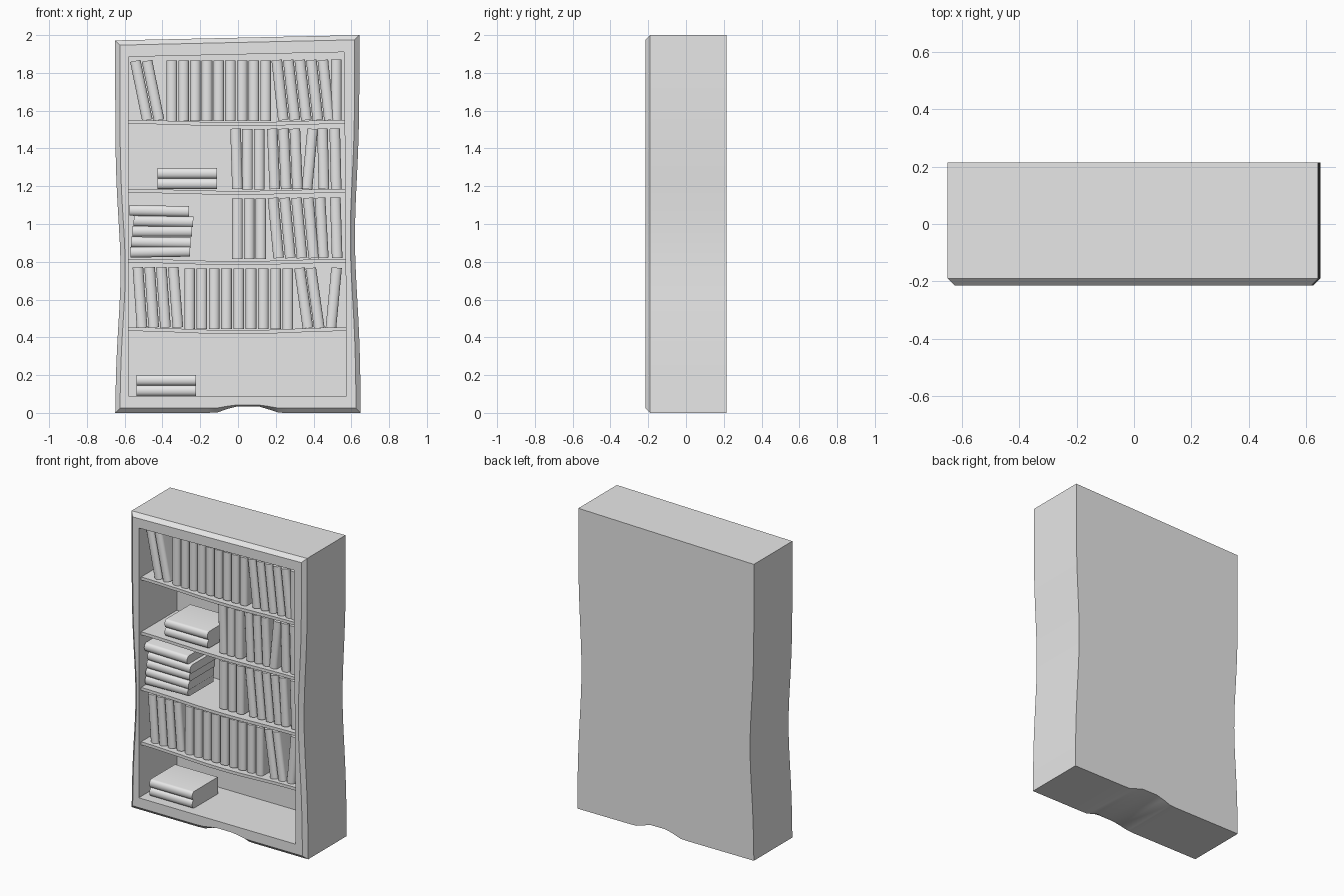
import bpy, bmesh, math
from mathutils import Matrix, Vector

cube = bpy.data.objects.get("Cube")
if cube:
    bpy.data.objects.remove(cube, do_unlink=True)

grey = bpy.data.materials.new("plain grey")
grey.use_nodes = True
grey.diffuse_color = (0.8, 0.8, 0.8, 1)
grey.node_tree.nodes["Principled BSDF"].inputs["Base Color"].default_value = (0.8, 0.8, 0.8, 1)


def finish(name, bm):
    bmesh.ops.recalc_face_normals(bm, faces=bm.faces[:])
    mesh = bpy.data.meshes.new(name)
    bm.to_mesh(mesh)
    bm.free()
    mesh.materials.append(grey)
    obj = bpy.data.objects.new(name, mesh)
    bpy.context.collection.objects.link(obj)
    bpy.ops.object.select_all(action='DESELECT')
    obj.select_set(True)
    bpy.context.view_layer.objects.active = obj
    bpy.ops.object.shade_smooth_by_angle(angle=math.radians(35))
    return obj


def loft(name, rings):
    """Skin equal-length rings of points and cap both ends."""
    bm = bmesh.new()
    loops = [[bm.verts.new(p) for p in ring] for ring in rings]
    n = len(loops[0])
    for a, b in zip(loops, loops[1:]):
        for i in range(n):
            j = (i + 1) % n
            bm.faces.new((a[i], a[j], b[j], b[i]))
    bm.faces.new(loops[0])
    bm.faces.new(loops[-1])
    return finish(name, bm)


# Carcass: crooked outline, chamfered front, hollow inside
STEPS = 24


def bump(t, centre, width):
    return math.exp(-((t - centre) / width) ** 2)


def foot_arch(x):
    t = min(1, max(0, (0.18 - abs(x - 0.05)) / 0.13))
    return 0.035 * t * t * (3 - 2 * t)


def outline(y, inset):
    bl, br = -0.65 + inset, 0.65 - inset
    pts = []
    for i in range(STEPS):
        x = bl + (br - bl) * i / STEPS
        pts.append((x, y, inset + foot_arch(x) * (1 - inset * 20)))
    for i in range(STEPS):
        t = i / STEPS
        x = br - 0.008 * t - 0.027 * bump(t, 0.46, 0.22)
        pts.append((x, y, inset + (2.0 - 2 * inset) * t))
    pts.append((br - 0.008, y, 2.0 - inset))
    for i in range(STEPS):
        t = 1 - i / STEPS
        x = bl + 0.028 * bump(t, 0.38, 0.2)
        pts.append((x, y, inset + (1.972 - 2 * inset) * t))
    return pts


def opening(y):
    corners = [Vector(c) for c in ((-0.58, y, 0.09), (0.575, y, 0.09),
                                   (0.562, y, 1.91), (-0.58, y, 1.885))]
    pts = [corners[0].lerp(corners[1], i / STEPS) for i in range(STEPS)]
    pts += [corners[1].lerp(corners[2], i / STEPS) for i in range(STEPS)]
    pts.append(corners[2])
    pts += [corners[3].lerp(corners[0], i / STEPS) for i in range(STEPS)]
    return pts


loft("bookcase_carcass", [outline(0.215, 0), outline(-0.19, 0),
                          outline(-0.215, 0.025), opening(-0.215), opening(0.185)])

# Sagging shelves
for number, (z, sag) in enumerate(((1.55, 0.012), (1.185, 0.01), (0.815, 0.012), (0.453, 0.016))):
    rings = []
    for i in range(17):
        x = -0.59 + 1.17 * i / 16
        top = z - sag * math.cos(x / 0.58 * math.pi / 2) ** 2
        rings.append([(x, -0.19, top), (x, 0.19, top),
                      (x, 0.19, top - 0.02), (x, -0.19, top - 0.02)])
    loft(f"shelf_{number + 1}", rings)


# Books: rounded spine facing forward, length along local z
def book(name, matrix, length=0.32, half=0.028, depth=0.27):
    def section(z):
        arc = [(half * math.cos(a), -0.145 - 0.02 * math.sin(a))
               for a in (math.pi * i / 8 for i in range(9))]
        pts = arc + [(-half, depth - 0.165), (half, depth - 0.165)]
        return [(x, y, z) for x, y in pts]
    obj = loft(name, [section(0), section(length)])
    obj.data.transform(matrix)
    return obj


def upright(row, z, bottom, top):
    lean = math.atan2(top - bottom, 0.32)
    matrix = Matrix.Translation((bottom, 0, z)) @ Matrix.Rotation(lean, 4, 'Y')
    book(f"row_{row}_book", matrix)


def run(row, z, count, start, lean=0.0, step=0.062):
    for i in range(count):
        x = start + i * step
        upright(row, z, x, x + lean)


run("top", 1.55, 2, -0.48, -0.065)
run("top", 1.545, 9, -0.35)
run("top", 1.55, 5, 0.24, -0.035, 0.061)
run("top", 1.55, 1, 0.52)

run("second", 1.185, 1, -0.003, -0.01)
run("second", 1.183, 2, 0.05)
run("second", 1.185, 3, 0.195, -0.014, 0.06)
run("second", 1.185, 1, 0.365, 0.03)
run("second", 1.185, 2, 0.455, -0.008, 0.065)

run("third", 0.815, 3, -0.003)
run("third", 0.82, 4, 0.215, -0.03)
run("third", 0.82, 1, 0.452, -0.018)
run("third", 0.82, 1, 0.525, -0.01)

run("fourth", 0.452, 3, -0.508, -0.022)
run("fourth", 0.452, 1, -0.318, -0.025)
run("fourth", 0.445, 9, -0.256, 0, 0.065)
run("fourth", 0.45, 2, 0.37, -0.045, 0.06)
run("fourth", 0.45, 1, 0.492, 0.03)


# Lying stacks
def stack(name, x, z, shifts, tilts):
    for i, (shift, tilt) in enumerate(zip(shifts, tilts)):
        matrix = (Matrix.Translation((x + shift, 0, z + 0.028 + i * 0.0555))
                  @ Matrix.Rotation(math.radians(90 + tilt), 4, 'Y'))
        book(f"{name}_book_{i + 1}", matrix, 0.315)


stack("second_shelf_stack", -0.425, 1.185, (0, 0), (0, 0))
stack("third_shelf_stack", -0.57, 0.822, (0, 0.005, 0.012, 0.018, -0.005), (-1, 1, 0, 1, 1))
stack("bottom_stack", -0.537, 0.09, (0, 0), (0, 0))
